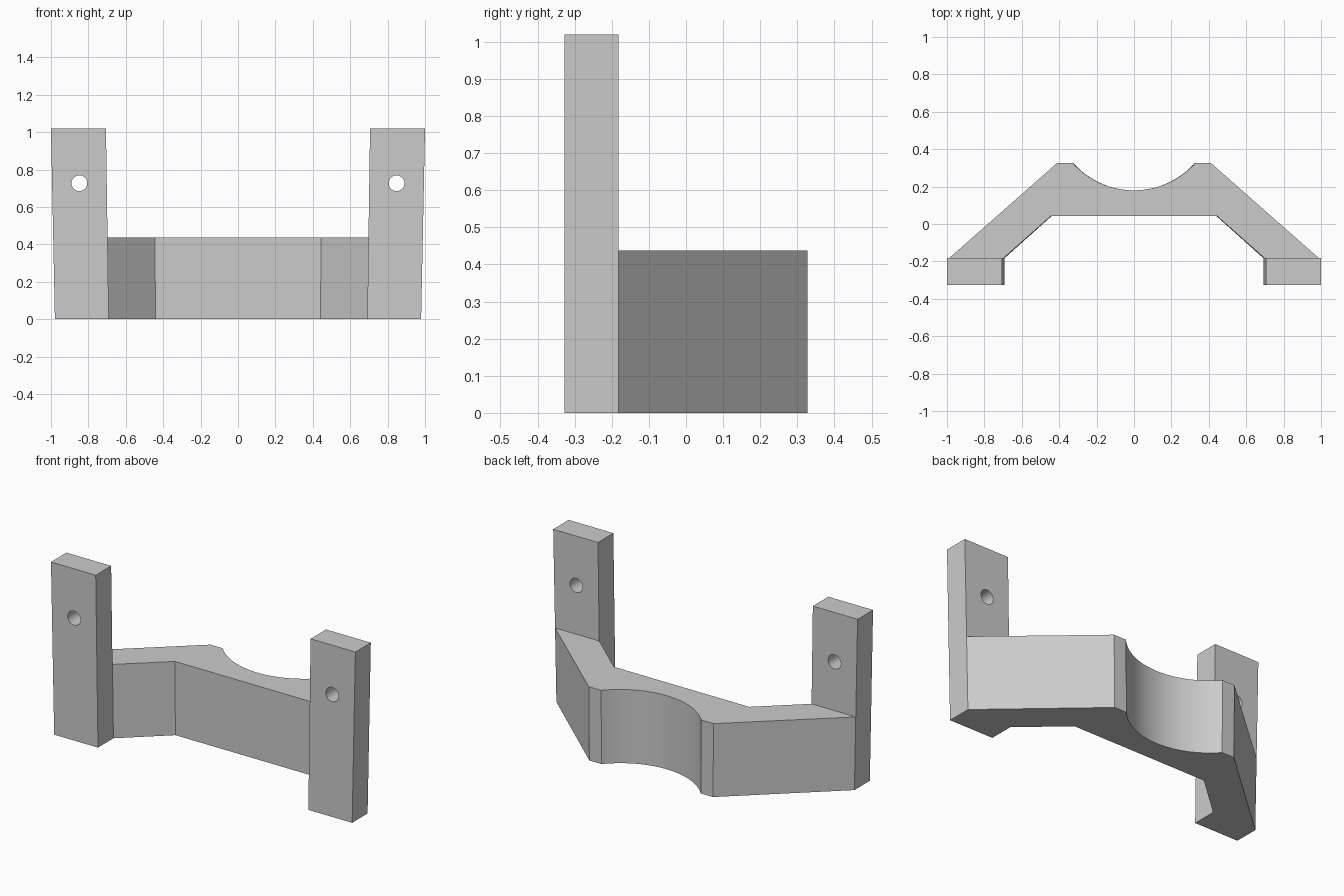
import bpy, bmesh, math

if "Cube" in bpy.data.objects:
    bpy.data.objects.remove(bpy.data.objects["Cube"], do_unlink=True)

HEIGHT, BRIDGE_H = 1.02, 0.437
FRONT, BACK, JOIN = -0.327, 0.327, -0.182

grey = bpy.data.materials.new("plain_grey")
grey.use_nodes = True
COLOUR = (0.6, 0.6, 0.6, 1)
grey.diffuse_color = COLOUR
grey.node_tree.nodes["Principled BSDF"].inputs["Base Color"].default_value = COLOUR


def spread(z):
    """Widening of the bracket towards the top."""
    return 0.979 + 0.021 * z / HEIGHT


def prism(name, outline, height):
    """Extrude a plan outline upwards, following the widening."""
    bm = bmesh.new()
    face = bm.faces.new([bm.verts.new((x, y, 0)) for x, y in outline])
    top = bmesh.ops.extrude_face_region(bm, geom=[face])["geom"]
    for v in top:
        if isinstance(v, bmesh.types.BMVert):
            v.co.z = height
    for v in bm.verts:
        v.co.x *= spread(v.co.z)
    bmesh.ops.recalc_face_normals(bm, faces=bm.faces)
    mesh = bpy.data.meshes.new(name)
    bm.to_mesh(mesh)
    bm.free()
    obj = bpy.data.objects.new(name, mesh)
    bpy.context.collection.objects.link(obj)
    mesh.materials.append(grey)
    return obj


def activate(obj):
    bpy.ops.object.select_all(action='DESELECT')
    obj.select_set(True)
    bpy.context.view_layer.objects.active = obj


# Angled bridge with a round cradle in its back
half, sag, steps = 0.333, 0.147, 40
radius = (half ** 2 + sag ** 2) / (2 * sag)
sweep = math.asin(half / radius)
angles = [sweep * (1 - 2 * i / steps) for i in range(steps + 1)]
cradle = [(radius * math.sin(a), BACK - sag + radius * (1 - math.cos(a))) for a in angles]
side = [(0.706, JOIN), (1.0, JOIN), (0.415, BACK)]
inner = (0.45, 0.042)
mirrored = [(-x, y) for x, y in reversed(side)]
bridge = prism("bridge", [inner] + side + cradle + mirrored + [(-inner[0], inner[1])], BRIDGE_H)
activate(bridge)
bpy.ops.object.shade_smooth_by_angle(angle=math.radians(20))

# Upright mounting legs, each with a screw hole
for name, s in (("left_leg", 1), ("right_leg", -1)):
    plan = [(s * 0.706, FRONT), (s, FRONT), (s, JOIN), (s * 0.706, JOIN)]
    leg = prism(name, plan, HEIGHT)
    bpy.ops.mesh.primitive_cylinder_add(
        vertices=40, radius=0.042, depth=0.5,
        location=(s * 0.848, (FRONT + JOIN) / 2, 0.727), rotation=(math.pi / 2, 0, 0))
    cutter = bpy.context.object
    cutter.name = name + "_hole_cutter"
    cutter.hide_render = True
    cutter.data.materials.append(grey)
    hole = leg.modifiers.new("screw_hole", 'BOOLEAN')
    hole.operation = 'DIFFERENCE'
    hole.solver = 'EXACT'
    hole.object = cutter
    activate(leg)
    bpy.ops.object.modifier_apply(modifier=hole.name)
    bpy.data.objects.remove(cutter, do_unlink=True)
    bpy.ops.object.shade_smooth_by_angle(angle=math.radians(20))
